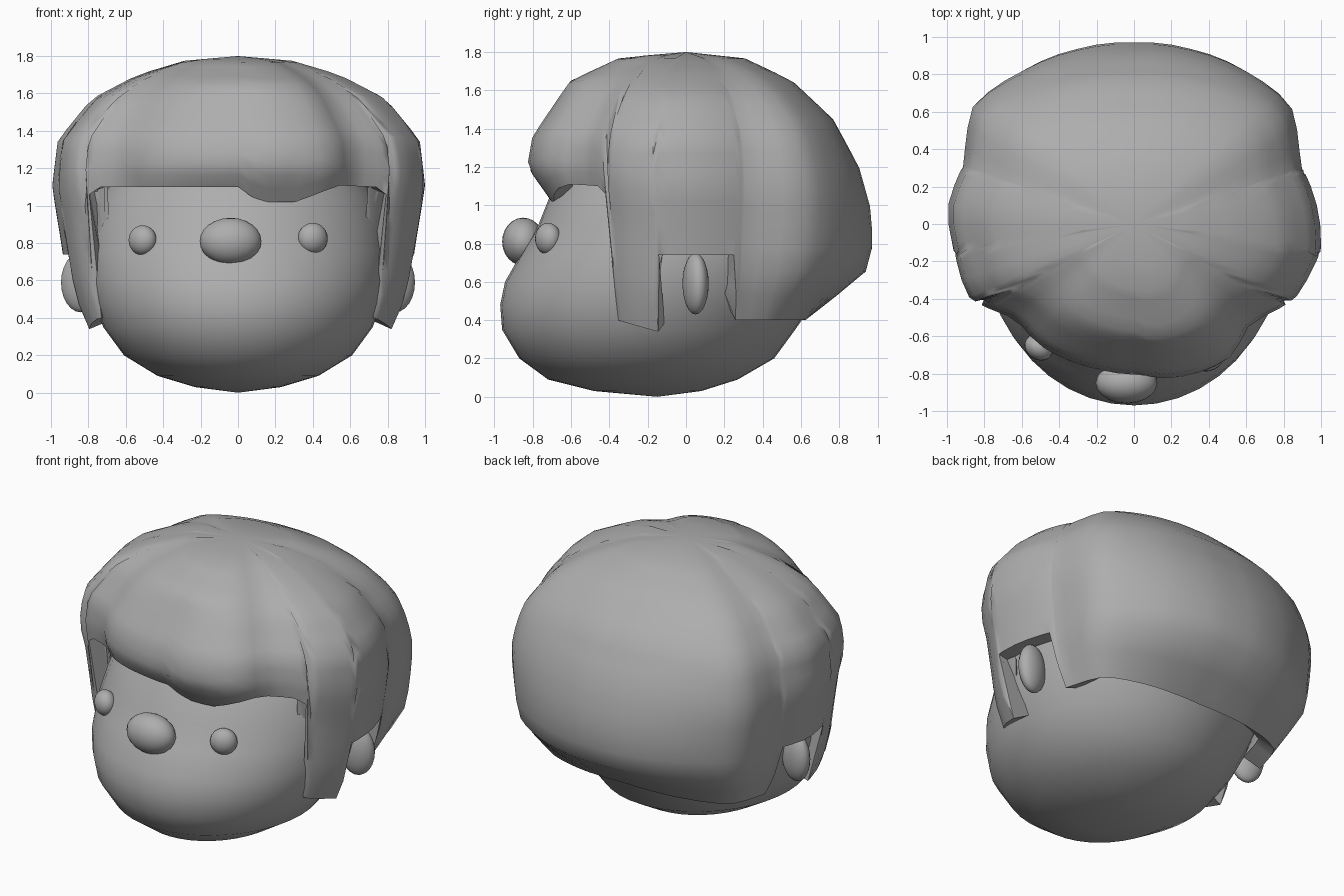
import bpy
import bmesh
from math import sin, cos, pi, radians, degrees, atan2, hypot

cube = bpy.data.objects.get("Cube")
if cube:
    bpy.data.objects.remove(cube)

grey = bpy.data.materials.new("plain grey")
grey.use_nodes = True
tone = (0.42, 0.42, 0.42, 1)
grey.diffuse_color = tone
grey.node_tree.nodes["Principled BSDF"].inputs["Base Color"].default_value = tone


def interp(table, x):
    """Linear lookup in a list of (x, value) pairs."""
    if x <= table[0][0]:
        return table[0][1]
    for (a, u), (b, v) in zip(table, table[1:]):
        if x <= b:
            return u + (v - u) * (x - a) / (b - a)
    return table[-1][1]


def loft(name, rings, top=None, bottom=None, wall=0.0, sharp=50):
    """Bridge closed rings from top to bottom, with optional end points."""
    bm = bmesh.new()
    loops = [[bm.verts.new(p) for p in ring] for ring in rings]
    n = len(loops[0])
    for up, low in zip(loops, loops[1:]):
        for i in range(n):
            j = (i + 1) % n
            bm.faces.new((up[i], low[i], low[j], up[j]))
    for tip, loop, flip in ((top, loops[0], False), (bottom, loops[-1], True)):
        if tip:
            v = bm.verts.new(tip)
            for i in range(n):
                tri = (v, loop[i], loop[(i + 1) % n])
                bm.faces.new(tri[::-1] if flip else tri)
    mesh = bpy.data.meshes.new(name)
    bm.to_mesh(mesh)
    bm.free()
    obj = bpy.data.objects.new(name, mesh)
    bpy.context.collection.objects.link(obj)
    finish(obj, wall, sharp)


def finish(obj, wall=0.0, sharp=50):
    bpy.ops.object.select_all(action='DESELECT')
    obj.select_set(True)
    bpy.context.view_layer.objects.active = obj
    obj.data.materials.append(grey)
    if wall:
        mod = obj.modifiers.new("wall", 'SOLIDIFY')
        mod.thickness = wall
        mod.offset = -1
        bpy.ops.object.modifier_apply(modifier=mod.name)
    bpy.ops.object.shade_smooth_by_angle(angle=radians(sharp))


def ball(name, loc, size, turn=0.0):
    bpy.ops.mesh.primitive_uv_sphere_add(segments=20, ring_count=12, location=loc,
                                         rotation=(0, 0, turn))
    obj = bpy.context.object
    obj.name = name
    obj.scale = size
    finish(obj)


# Head: stacked ellipses given as height, front y, back y, half width
head_rows = [(1.3, -.5, .5, .55), (1.05, -.71, .7, .73), (.9, -.77, .75, .79),
             (.75, -.86, .75, .81), (.6, -.945, .72, .8), (.48, -.97, .66, .77),
             (.35, -.96, .57, .72), (.2, -.87, .46, .61), (.09, -.72, .27, .43),
             (.03, -.48, .08, .23)]
rings = []
for z, front, back, half in head_rows:
    mid, deep = (front + back) / 2, (back - front) / 2
    rings.append([(half * sin(a), mid - deep * cos(a), z)
                  for a in [2 * pi * i / 40 for i in range(40)]])
loft("head", rings, top=(0, 0, 1.45), bottom=(0, -.15, 0))

# Hair: plan outline, turned into a radius for each angle from the front
plan = [(0, -.81), (.2, -.83), (.5, -.74), (.63, -.53), (.88, -.39), (1, -.16),
        (.99, .05), (.89, .33), (.85, .65), (.6, .83), (.3, .94), (0, .97),
        (-.3, .94), (-.6, .83), (-.87, .65), (-.91, .33), (-1, .08), (-.97, -.12),
        (-.9, -.39), (-.64, -.51), (-.5, -.66), (-.2, -.78)]
polar = [(degrees(atan2(x, -y)) % 360, hypot(x, y)) for x, y in plan]
polar.append((360, polar[0][1]))

# Hair: share of the outline radius by height, for front, side and back
front_share = [(.3, .84), (1.02, .84), (1.1, .91), (1.2, 1), (1.36, .965),
               (1.65, .73), (1.77, .42), (1.8, 0)]
side_share = [(.33, .82), (.45, .88), (.6, .92), (.8, .95), (1.1, 1), (1.35, .97),
              (1.57, .79), (1.7, .54), (1.78, .27), (1.8, 0)]
back_share = [(.38, .61), (.44, .7), (.68, 1), (.96, 1), (1.2, .93), (1.45, .79),
              (1.65, .57), (1.77, .31), (1.8, 0)]

# Hair: hem height by angle, with sideburns and a notch at each ear
side_hem = [(58, 1.1), (62, 1.06), (64, .4), (80, .34), (81.5, .74), (106, .74),
            (107.5, .56), (109, .4), (180, .4)]
left_hem = [(0, 1.1), (4, 1.06), (10, 1.02), (24, 1.02), (40, 1.11)] + side_hem
right_hem = [(0, 1.1)] + side_hem

steps = [a for a, _ in side_hem[:-1]]
angles = sorted(set(range(0, 360, 6)) | set(steps) | {360 - a for a in steps})


def hair_point(a, t):
    hem = interp(left_hem, a) if a <= 180 else interp(right_hem, 360 - a)
    z = 1.8 - (1.8 - hem) * t ** 1.7
    c = cos(radians(a))
    ends = front_share if c > 0 else back_share
    share = c * c * interp(ends, z) + (1 - c * c) * interp(side_share, z)
    r = interp(polar, a) * share
    return r * sin(radians(a)), -r * c, z


count = 18
rings = [[hair_point(a, k / count) for a in angles] for k in range(2, count + 1)]
loft("hair", rings, top=(0, 0, 1.8), wall=.12)

# Facial features
ball("nose", (-.04, -.85, .81), (.165, .11, .125))
ball("left_eye", (.4, -.72, .825), (.083, .065, .083), radians(25))
ball("right_eye", (-.51, -.66, .815), (.08, .065, .08), radians(-35))
for name, side in (("left_ear", 1), ("right_ear", -1)):
    ball(name, (side * .84, .05, .59), (.11, .065, .16), side * radians(15))
